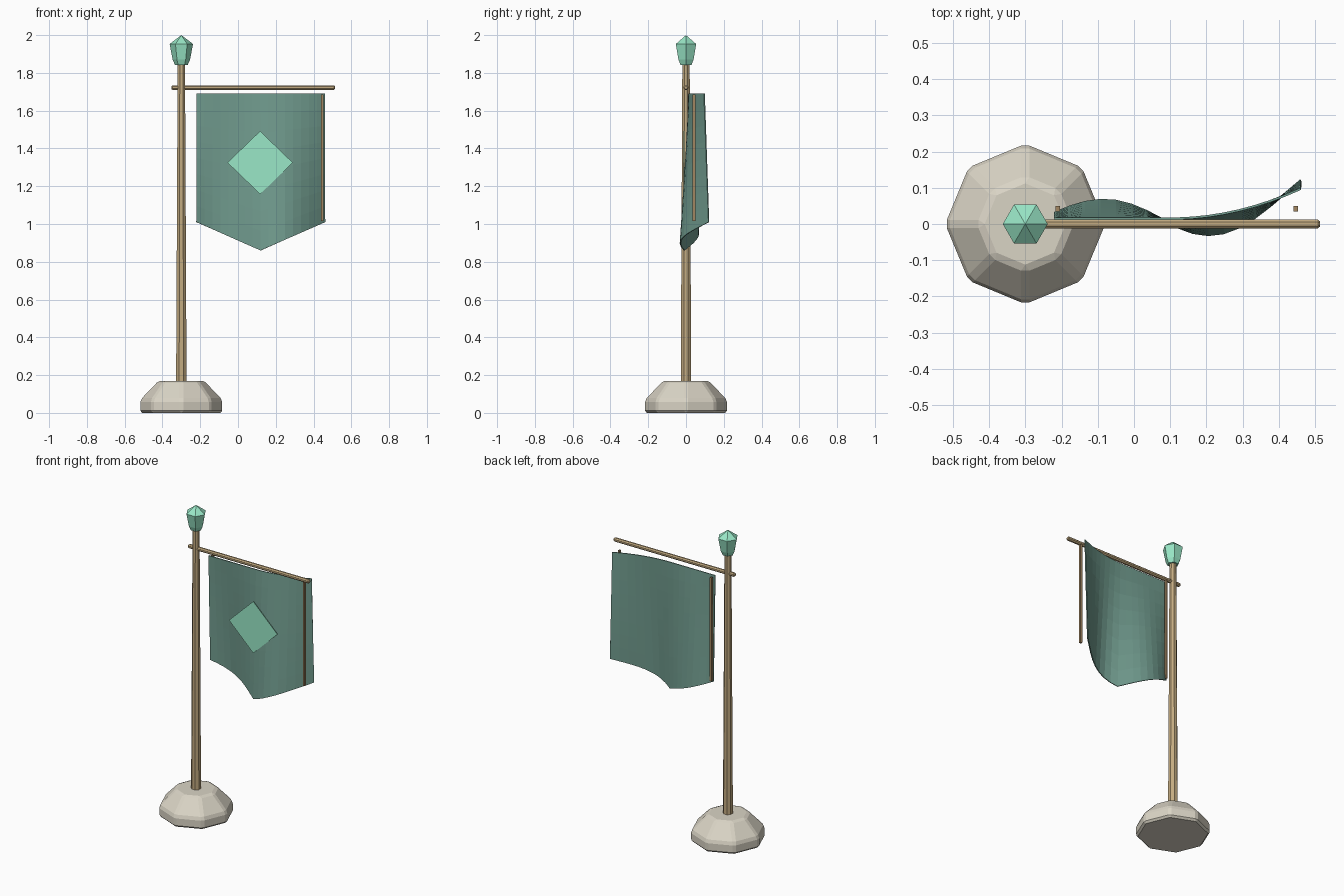
import bpy, bmesh
from math import sin, cos, pi

if "Cube" in bpy.data.objects:
    bpy.data.objects.remove(bpy.data.objects["Cube"])

PX = -0.3  # pole axis


def material(name, rgb):
    m = bpy.data.materials.new(name)
    m.diffuse_color = (*rgb, 1)
    m.use_nodes = True
    m.node_tree.nodes["Principled BSDF"].inputs["Base Color"].default_value = m.diffuse_color
    return m


wood = material("wood", (0.55, 0.41, 0.22))
stone = material("stone", (0.70, 0.66, 0.56))
cloth = material("cloth", (0.17, 0.34, 0.28))
crystal = material("crystal", (0.32, 0.80, 0.57))
dark_wood = material("dark_wood", (0.36, 0.24, 0.12))


def make(name, bm, mat, bevel=0):
    bmesh.ops.recalc_face_normals(bm, faces=bm.faces)
    me = bpy.data.meshes.new(name)
    bm.to_mesh(me)
    bm.free()
    me.materials.append(mat)
    ob = bpy.data.objects.new(name, me)
    bpy.context.collection.objects.link(ob)
    if bevel:
        mod = ob.modifiers.new("bevel", "BEVEL")
        mod.width, mod.segments = bevel, 1
        mod.limit_method, mod.angle_limit = "ANGLE", 0.5
    return ob


def lathe(name, profile, sides, mat, bevel=0, turn=0, place=lambda x, y, z: (PX + x, y, z)):
    """Faceted solid of revolution from (radius, height) pairs."""
    bm = bmesh.new()
    rings = []
    for r, z in profile:
        n = sides if r > 0 else 1
        rings.append([bm.verts.new(place(r * cos(turn + 2 * pi * i / sides),
                                         r * sin(turn + 2 * pi * i / sides), z)) for i in range(n)])
    for a, b in zip(rings, rings[1:]):
        for i in range(sides):
            j = (i + 1) % sides
            bm.faces.new((a[i], a[j], b[0]) if len(b) == 1 else (a[i], a[j], b[j], b[i]))
    for ring in (rings[0], rings[-1]):
        if len(ring) > 2:
            bm.faces.new(ring)
    return make(name, bm, mat, bevel)


# Stone foot, pole and crystal finial
lathe("base", [(0.221, 0), (0.221, 0.07), (0.125, 0.17)], 8, stone, 0.012)
lathe("pole", [(0.03, 0.15), (0.021, 1.86)], 8, wood, turn=pi / 8)
lathe("finial", [(0.034, 1.843), (0.046, 1.87), (0.062, 1.953), (0, 2.0)], 6, crystal)

# Crossbar along x
lathe("crossbar", [(0.008, -0.353), (0.013, -0.347), (0.013, 0.507), (0.008, 0.513)], 8, wood,
      turn=pi / 8, place=lambda x, y, z: (z, x, 1.722 + y))

# Waving banner with a pointed lower edge
X0, X1, MID, TOP = -0.22, 0.46, 0.12, 1.69


def sway(x, z):
    top = 0.015 + 0.082 * max(0, (x - 0.1) / 0.36) ** 2
    return top + 0.058 * (TOP - z) / 0.83 * cos(2 * pi * (x + 0.09) / 0.66)


COLS, ROWS = 16, 8
bm = bmesh.new()
grid = []
for i in range(COLS + 1):
    x = X0 + (X1 - X0) * i / COLS
    low = 0.86 + 0.15 * abs(x - MID) / (X1 - MID)
    zs = [TOP + (low - TOP) * j / ROWS for j in range(ROWS + 1)]
    grid.append([bm.verts.new((x, sway(x, z), z)) for z in zs])
for a, b in zip(grid, grid[1:]):
    for j in range(ROWS):
        bm.faces.new((a[j], a[j + 1], b[j + 1], b[j]))
banner = make("banner", bm, cloth)
solid = banner.modifiers.new("thickness", "SOLIDIFY")
solid.thickness, solid.offset = 0.006, 0

# Flat diamond emblem on the front
bm = bmesh.new()
layers = [[bm.verts.new((0.117 + dx, y, 1.325 + dz))
           for dx, dz in ((-0.173, 0), (0, -0.167), (0.173, 0), (0, 0.167))] for y in (-0.012, -0.008)]
for ring in layers:
    bm.faces.new(ring)
for i in range(4):
    j = (i + 1) % 4
    bm.faces.new((layers[0][i], layers[0][j], layers[1][j], layers[1][i]))
make("diamond_emblem", bm, crystal)

# Thin vertical edge strips
for side, x in (("left", -0.21), ("right", 0.446)):
    bm = bmesh.new()
    bmesh.ops.create_cube(bm, size=1)
    for v in bm.verts:
        v.co = (x + v.co.x * 0.012, 0.042 + v.co.y * 0.014, 1.35 + v.co.z * 0.67)
    make(side + "_edge_strip", bm, dark_wood)
